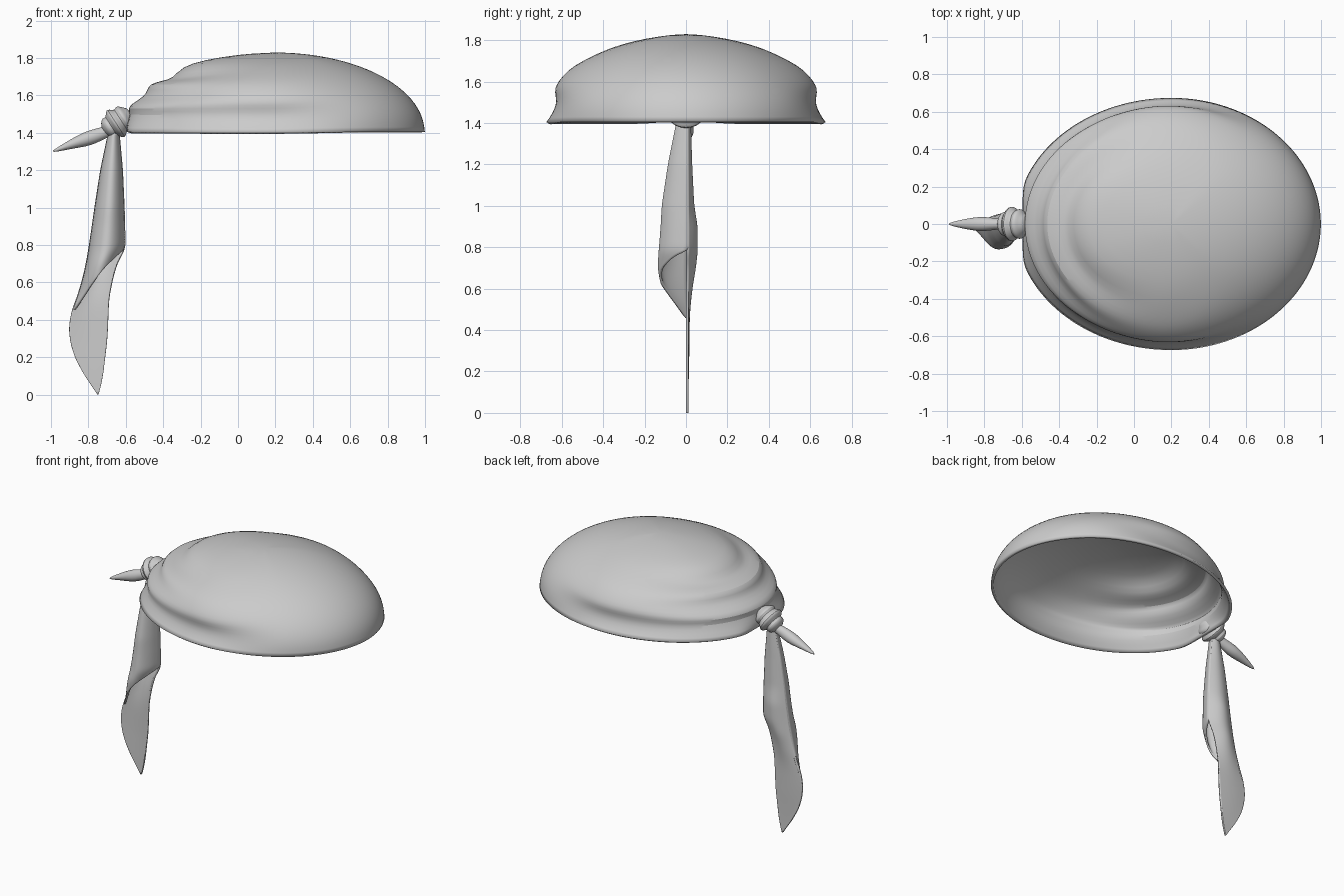
import bpy, bmesh, math
from mathutils import Vector

if "Cube" in bpy.data.objects:
    bpy.data.objects.remove(bpy.data.objects["Cube"])


def interp(table, t):
    """Piecewise-linear lookup; rows are (key, a, b, ...) with rising keys."""
    if t <= table[0][0]:
        return table[0][1:]
    for p, q in zip(table, table[1:]):
        if t <= q[0]:
            k = (t - p[0]) / (q[0] - p[0])
            return tuple(a + (b - a) * k for a, b in zip(p[1:], q[1:]))
    return table[-1][1:]


def smooth(t):
    t = max(0.0, min(1.0, t))
    return t * t * (3 - 2 * t)


def make_surface(name, rows, closed=False, tip0=None, tip1=None, thick=0, levels=1):
    bm = bmesh.new()
    vs = [[bm.verts.new(p) for p in row] for row in rows]
    n = len(rows[0])
    m = n if closed else n - 1
    for a, b in zip(vs, vs[1:]):
        for j in range(m):
            k = (j + 1) % n
            bm.faces.new((a[j], a[k], b[k], b[j]))
    for tip, ring in ((tip0, vs[0]), (tip1, vs[-1])):
        if tip:
            v = bm.verts.new(tip)
            for j in range(n):
                bm.faces.new((ring[j], ring[(j + 1) % n], v))
    bmesh.ops.recalc_face_normals(bm, faces=bm.faces)
    me = bpy.data.meshes.new(name)
    bm.to_mesh(me)
    bm.free()
    me.shade_smooth()
    ob = bpy.data.objects.new(name, me)
    bpy.context.collection.objects.link(ob)
    sub = ob.modifiers.new("smooth", 'SUBSURF')
    sub.levels = sub.render_levels = levels
    if thick:
        sol = ob.modifiers.new("cloth", 'SOLIDIFY')
        sol.thickness = thick
        sol.offset = -1
    bpy.context.view_layer.objects.active = ob
    ob.select_set(True)
    bpy.ops.object.shade_smooth_by_angle(angle=math.radians(50))
    ob.select_set(False)
    return ob


# Cap: smooth front profile blended into folded side and back profiles
side = [(.675, 1.405), (.645, 1.445), (.625, 1.49), (.63, 1.53), (.638, 1.565),
        (.615, 1.605), (.585, 1.64), (.55, 1.67), (.50, 1.70), (.44, 1.73),
        (.36, 1.765), (.26, 1.795), (.13, 1.82)]
back = [(.835, 1.405), (.81, 1.45), (.775, 1.50), (.79, 1.53), (.77, 1.555),
        (.70, 1.595), (.685, 1.63), (.675, 1.66), (.60, 1.68), (.55, 1.69),
        (.50, 1.755), (.38, 1.79), (.19, 1.82)]
rings = []
SEG = 72
for i in range(13):
    a = i / 13 * math.pi / 2
    front = (math.cos(a), 1.405 + .425 * math.sin(a))
    s = (side[i][0] / .675, side[i][1])
    b = (back[i][0] / .835, back[i][1])
    ring = []
    for j in range(SEG):
        phi = 2 * math.pi * j / SEG
        deg = math.degrees(math.acos(max(-1, min(1, math.cos(phi)))))
        p, q, w = (front, s, smooth((deg - 45) / 50)) if deg < 95 else (s, b, smooth((deg - 95) / 65))
        f, z = p[0] + (q[0] - p[0]) * w, p[1] + (q[1] - p[1]) * w
        rx = .80 if deg < 90 else .835
        x = max(.2 + f * rx * math.cos(phi), -.595)
        ring.append((x, f * .675 * math.sin(phi), z))
    rings.append(ring)
make_surface("cap", rings, closed=True, tip1=(.2, 0, 1.83), thick=.018)


# Knot: ridged wrap around a tilted axis
def tube(name, stations, tip0, tip1, axis, n=16):
    """stations: (x, z, radius across y, radius in the x-z plane)"""
    d = Vector(axis).normalized()
    up = Vector((-d.z, 0, d.x))
    rows = []
    for x, z, ry, rz in stations:
        c = Vector((x, 0, z))
        rows.append([c + Vector((0, ry * math.cos(t), 0)) + up * (rz * math.sin(t))
                     for t in (2 * math.pi * k / n for k in range(n))])
    return make_surface(name, rows, True, tip0, tip1)


radii = [.035, .06, .07, .06, .09, .098, .085, .07, .085, .078, .055, .045]
knot = []
for i, r in enumerate(radii):
    k = i / (len(radii) - 1)
    knot.append((-.715 + .14 * k, 1.41 + .09 * k, r, r * .92))
tube("knot", knot, (-.72, 0, 1.405), (-.57, 0, 1.505), (.14, 0, .09))

# Short tail: pinched leaf pointing backwards
tube("short_tail", [(-.68, 1.415, .03, .03), (-.74, 1.392, .03, .036),
                    (-.80, 1.37, .042, .042), (-.86, 1.35, .036, .032),
                    (-.92, 1.328, .024, .02), (-.97, 1.308, .012, .01)],
     (-.66, 0, 1.42), (-1.0, 0, 1.297), (.3, 0, .11), 12)

# Long tail: height, left x, right x, front depth, back bulge
tail = [(.0, -.752, -.746, 0, 0), (.03, -.77, -.737, 0, 0), (.1, -.82, -.722, 0, 0),
        (.2, -.873, -.71, 0, .002), (.28, -.897, -.70, .0, .004),
        (.36, -.905, -.695, .02, .005), (.45, -.89, -.692, .06, .006),
        (.52, -.862, -.688, .09, .01), (.62, -.832, -.668, .135, .022),
        (.70, -.814, -.645, .15, .036), (.78, -.80, -.602, .145, .045),
        (.9, -.782, -.603, .135, .045), (1.0, -.768, -.606, .13, .028),
        (1.2, -.737, -.615, .10, .018), (1.4, -.695, -.633, .06, .012)]
COLS = 14


def tail_point(u, z, front):
    xl, xr, depth, bulge = interp(tail, z)
    s = math.sin(math.pi * u)
    y = .012 - depth * s ** .6 if front else .012 + bulge * s
    return (xl + (xr - xl) * u, y, z)


us = [j / COLS for j in range(COLS + 1)]
make_surface("long_tail_back",
             [[tail_point(u, 1.4 * (1 - i / 36), False) for u in us] for i in range(37)],
             thick=.012)

# Front wrap of the long tail ends along a slanted open hem
hem = [(0, .44), (.15, .51), (.35, .595), (.6, .67), (.8, .72), (1, .785)]
rows = []
for i in range(25):
    k = i / 24
    rows.append([tail_point(u, 1.4 + (interp(hem, u)[0] - 1.4) * k, True) for u in us])
make_surface("long_tail_front", rows, thick=.012)
